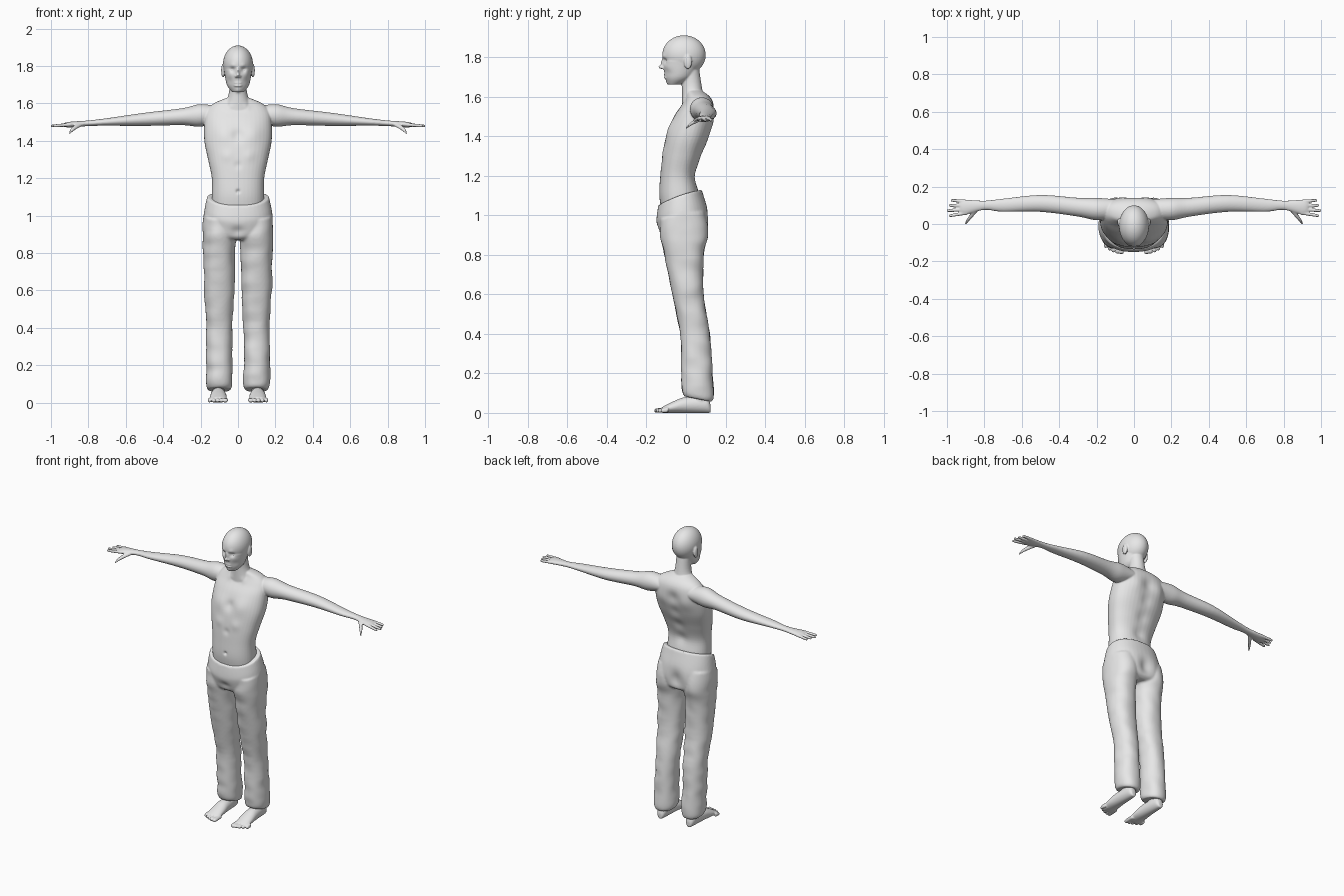
import bpy, bmesh, math
from mathutils import Matrix, Vector, noise

cube = bpy.data.objects.get("Cube")
if cube:
    bpy.data.objects.remove(cube, do_unlink=True)

GREY = (.8, .8, .8, 1)
grey = bpy.data.materials.new("plain_grey")
grey.use_nodes = True
grey.diffuse_color = GREY
shader = next(node for node in grey.node_tree.nodes if node.type == 'BSDF_PRINCIPLED')
shader.inputs["Base Color"].default_value = GREY


def spline(rows, steps=6):
    """Smooth in-between sections that pass through the given ones."""
    result = []
    for i in range(len(rows) - 1):
        before, start = rows[max(i - 1, 0)], rows[i]
        end, after = rows[i + 1], rows[min(i + 2, len(rows) - 1)]
        for step in range(steps):
            t = step / steps
            result.append([q + t * (r - p) / 2
                           + t * t * (p - 2.5 * q + 2 * r - s / 2)
                           + t ** 3 * (1.5 * (q - r) + (s - p) / 2)
                           for p, q, r, s in zip(before, start, end, after)])
    result.append(rows[-1])
    return result


def signed_power(value, exponent):
    return math.copysign(abs(value) ** exponent, value)


def loft(bm, axis, rows, mirror=False, power=2, sides=40):
    """Closed tube; each row is a position, two centres and two radii."""
    place = {'x': lambda along, u, v: (along, u, v),
             'y': lambda along, u, v: (u, along, v),
             'z': lambda along, u, v: (u, v, along)}[axis]
    for side in ((1, -1) if mirror else (1,)):
        rings = []
        for along, u, v, radius_u, radius_v in spline(rows):
            ring = []
            for k in range(sides):
                angle = math.tau * k / sides
                x, y, z = place(along,
                                u + radius_u * signed_power(math.cos(angle), 2 / power),
                                v + radius_v * signed_power(math.sin(angle), 2 / power))
                ring.append(bm.verts.new((side * x, y, z)))
            rings.append(ring)
        for lower, upper in zip(rings, rings[1:]):
            for k in range(sides):
                following = (k + 1) % sides
                bm.faces.new((lower[k], lower[following], upper[following], upper[k]))
        bm.faces.new(rings[0])
        bm.faces.new(rings[-1])


def upright(bm, rows, x=0, power=2):
    """Vertical loft on the midline, or a mirrored pair at distance x."""
    loft(bm, 'z', [(z, x, y, width, depth) for z, y, width, depth in rows], x != 0, power)


def ellipsoid(bm, centre, radii, mirror=False):
    for side in ((1, -1) if mirror else (1,)):
        middle = Vector(centre)
        middle.x *= side
        bmesh.ops.create_uvsphere(bm, u_segments=40, v_segments=24, radius=1,
                                  matrix=Matrix.LocRotScale(middle, None, Vector(radii)))


def make_object(name, bm):
    bmesh.ops.recalc_face_normals(bm, faces=bm.faces)
    mesh = bpy.data.meshes.new(name)
    bm.to_mesh(mesh)
    bm.free()
    obj = bpy.data.objects.new(name, mesh)
    bpy.context.collection.objects.link(obj)
    finish(mesh)
    return obj


def finish(mesh):
    mesh.materials.clear()
    mesh.materials.append(grey)
    for face in mesh.polygons:
        face.use_smooth = True


def fuse(name, bm, voxel):
    """Blend overlapping volumes into a single smooth skin."""
    obj = make_object(name, bm)
    remesh = obj.modifiers.new("fuse", 'REMESH')
    remesh.mode = 'VOXEL'
    remesh.voxel_size = voxel
    soften = obj.modifiers.new("soften", 'SMOOTH')
    soften.factor = .5
    soften.iterations = 4
    graph = bpy.context.evaluated_depsgraph_get()
    skin = bpy.data.meshes.new_from_object(obj.evaluated_get(graph))
    obj.modifiers.clear()
    obj.data = skin
    finish(skin)
    return obj


def sculpt(obj, facing, strokes):
    """Soft dents (or bulges, if negative) on the side facing along y."""
    normals = [vert.normal.copy() for vert in obj.data.vertices]
    for vert, normal in zip(obj.data.vertices, normals):
        weight = max(normal.y * facing, 0)
        x, z = abs(vert.co.x), vert.co.z
        for stroke_x, stroke_z, radius, depth in strokes:
            gap = math.hypot(x - stroke_x, z - stroke_z) / radius
            if weight and gap < 3:
                vert.co.y -= facing * weight * depth * math.exp(-gap * gap)


def arm_height(x):
    """The arms slope gently down towards the fingertips."""
    return 1.55 - .07 * x


# Torso and neck
body = bmesh.new()
upright(body, [
    (1, -.03, .14, .09), (1.1, -.035, .14, .1), (1.2, -.04, .14, .09), (1.3, -.02, .16, .1),
    (1.4, .01, .18, .11), (1.5, .04, .18, .1), (1.56, .06, .17, .08), (1.6, .06, .13, .06),
    (1.63, .04, .06, .04)], power=2.3)
upright(body, [(1.55, .04, .09, .06), (1.65, .03, .05, .05), (1.75, .02, .045, .045)])

# Skull and jaw
ellipsoid(body, (0, -.01, 1.81), (.08, .11, .1))
upright(body, [(1.66, -.06, .03, .03), (1.7, -.035, .06, .07), (1.78, -.02, .075, .1)])

# Nose bridge, nose tip, nostrils, lips and ears
ellipsoid(body, (0, -.115, 1.77), (.008, .012, .025))
ellipsoid(body, (0, -.122, 1.75), (.01, .018, .011))
ellipsoid(body, (.01, -.115, 1.745), (.007, .01, .007), mirror=True)
for lip_height in (1.71, 1.695):
    ellipsoid(body, (0, -.1, lip_height), (.023, .012, .006))
ellipsoid(body, (.08, .01, 1.775), (.01, .02, .037), mirror=True)

# Arms down to the palms
arm = [(.1, .08, .05, .04), (.2, .08, .06, .06), (.3, .09, .05, .045), (.5, .11, .045, .035),
       (.7, .1, .035, .02), (.8, .1, .025, .015), (.9, .09, .04, .015), (.93, .09, .035, .01)]
loft(body, 'x', [(x, y, arm_height(x), depth, height) for x, y, depth, height in arm], mirror=True)

# Fingers from index to little, fanned out, then thumbs
for i in range(4):
    tip = 1 - .01 * abs(i - 1)
    root_y, tip_y = .06 + .02 * i, .045 + .027 * i
    loft(body, 'x', [(.89, root_y, arm_height(.89), .01, .01),
                     (tip - .01, tip_y, arm_height(tip), .008, .008),
                     (tip, tip_y, arm_height(tip), .004, .005)], mirror=True)
loft(body, 'y', [(.08, .84, 1.49, .015, .012), (.03, .88, 1.465, .012, .01),
                 (0, .9, 1.44, .005, .005)], mirror=True)
skin = fuse("body", body, .0045)

# Sockets, brows, cheekbones, cheeks and chin
sculpt(skin, -1, [(.03, 1.78, .015, .015), (.03, 1.8, .015, -.005), (.05, 1.75, .02, -.005),
                  (.05, 1.72, .02, .005), (0, 1.67, .015, -.005)])
# Pectorals, breastbone, ribs, belly line, navel and collarbones
sculpt(skin, -1, [(.08, 1.44, .05, -.01), (0, 1.43, .03, .01), (.06, 1.32, .03, -.005),
                  (0, 1.27, .02, .005), (0, 1.13, .01, .01), (.05, 1.58, .02, -.005)])
# Shoulder blades and the groove of the spine
sculpt(skin, 1, [(.09, 1.48, .05, -.01)] + [(0, 1.2 + k / 10, .04, .01) for k in range(4)])

# Eyes
for name, x in (("left_eye", .03), ("right_eye", -.03)):
    eye = bmesh.new()
    ellipsoid(eye, (x, -.085, 1.778), (.014, .014, .01))
    make_object(name, eye)

# Loose trousers: hips and two legs
cloth = bmesh.new()
upright(cloth, [(.87, -.01, .13, .09), (.9, -.01, .18, .12), (1, -.02, .185, .13),
                (1.1, -.03, .165, .11)], power=2.2)
upright(cloth, [(.07, .06, .06, .07), (.1, .06, .07, .08), (.2, .055, .07, .08),
                (.4, .045, .07, .075), (.6, .01, .08, .08), (.8, -.01, .085, .1),
                (.9, -.01, .09, .12), (1, -.02, .085, .11)], x=.1, power=2.2)
trousers = fuse("trousers", cloth, .007)
sculpt(trousers, 1, [(0, .94, .04, .016), (.09, .95, .06, -.006)])
sculpt(trousers, -1, [(0, .92, .035, .01)])
for vert in trousers.data.vertices:
    co = vert.co
    # The waist dips at the front, the hem at the heel, and the cloth folds lightly
    rise = min(max((co.z - .9) / .2, 0), 1)
    hem = min(max((.2 - co.z) / .13, 0), 1)
    fold = noise.noise(Vector((co.x * 9, co.y * 9, co.z * 14)))
    co.z += rise * (.01 + .3 * co.y - .9 * co.y ** 2) - hem * .2 * (co.y - .06)
    co.x += fold * .006 * (1 - rise)
    co.y += fold * .004 * (1 - rise)

# Bare feet with ankles and toes
feet = bmesh.new()
foot = [(.125, .04, .015), (.1, .08, .03), (0, .08, .04), (-.06, .06, .045), (-.12, .03, .045)]
loft(feet, 'y', [(y, .105, height / 2, width, height / 2) for y, height, width in foot], mirror=True)
ellipsoid(feet, (.105, .07, .1), (.035, .045, .1), mirror=True)
for i in range(5):
    x = .068 + .021 * i
    tip = -.16 + .002 * i * i
    width = .009 if i else .014
    loft(feet, 'y', [(-.09, x, .015, width, .013), (tip + .01, x, .012, width, .011),
                     (tip, x, .01, width / 2, .006)], mirror=True)
soles = fuse("feet", feet, .0045)
for vert in soles.data.vertices:
    vert.co.z = max(vert.co.z, 0)
